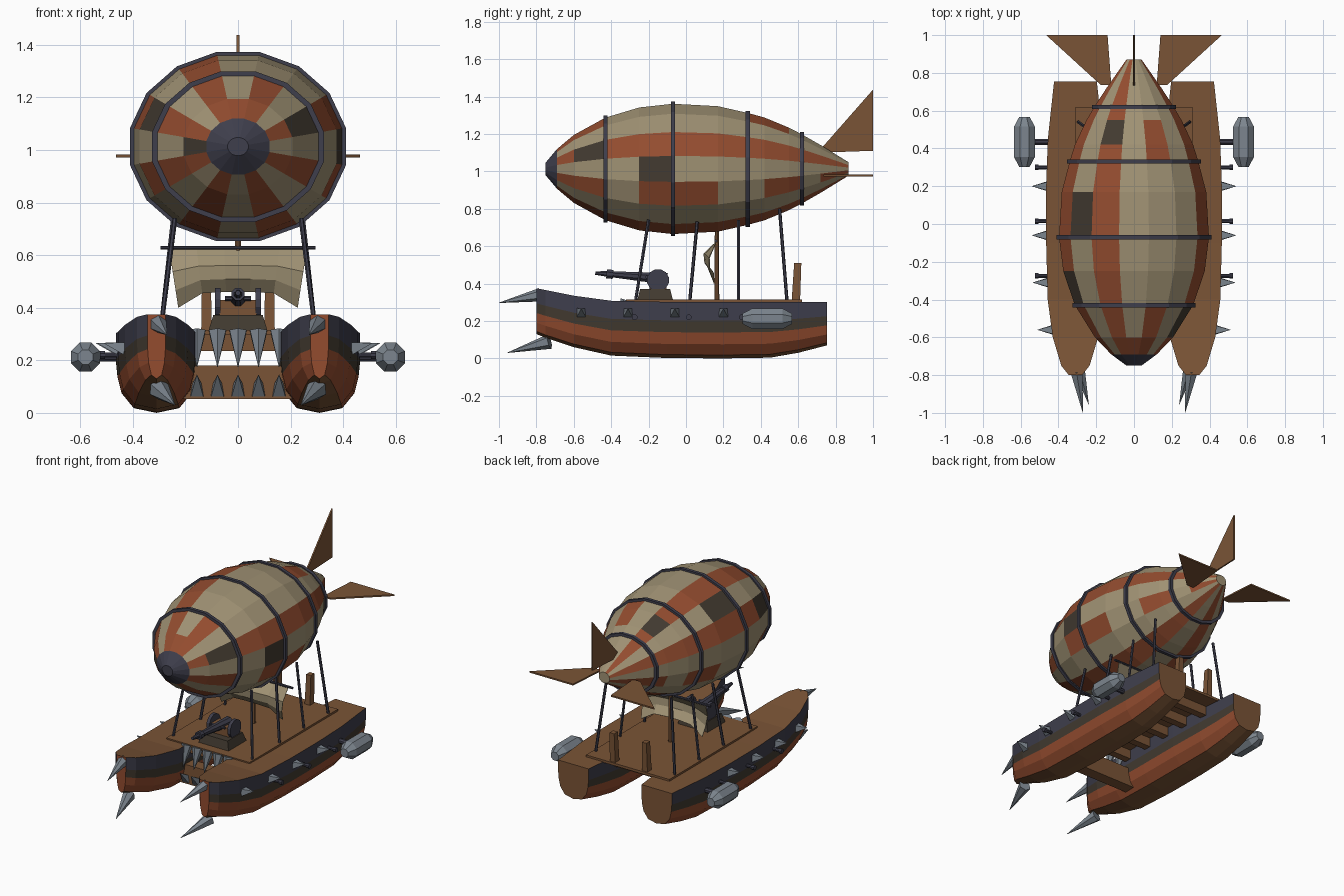
import bpy, bmesh, math
from mathutils import Vector

if "Cube" in bpy.data.objects:
    bpy.data.objects.remove(bpy.data.objects["Cube"])


def material(name, rgb):
    m = bpy.data.materials.new(name)
    lin = [((c / 255 + 0.055) / 1.055) ** 2.4 for c in rgb]
    m.diffuse_color = (*lin, 1)
    m.use_nodes = True
    m.node_tree.nodes["Principled BSDF"].inputs["Base Color"].default_value = m.diffuse_color
    return m


MATS = [material("canvas_tan", (160, 146, 116)), material("rust_red", (147, 76, 47)),
        material("dark_brown", (66, 58, 48)), material("navy_iron", (62, 62, 76)),
        material("wood", (122, 84, 54)), material("steel", (124, 133, 142))]
TAN, RED, DARK, NAVY, WOOD, STEEL = range(6)


def make(name, verts, faces, mat, fix=True):
    """Mesh object; mat is one index or a list with an index per face."""
    me = bpy.data.meshes.new(name)
    me.from_pydata([tuple(v) for v in verts], [], faces)
    for m in MATS:
        me.materials.append(m)
    for i, p in enumerate(me.polygons):
        p.material_index = mat if isinstance(mat, int) else mat[i]
    if fix:
        bm = bmesh.new()
        bm.from_mesh(me)
        bmesh.ops.recalc_face_normals(bm, faces=bm.faces)
        bm.to_mesh(me)
        bm.free()
    ob = bpy.data.objects.new(name, me)
    bpy.context.collection.objects.link(ob)
    return ob


def loft(name, rings, mat, cap=None, closed=False):
    """Skin equal-length rings; mat is an index or a rule(row, segment)."""
    n, rows = len(rings[0]), len(rings)
    verts = [v for r in rings for v in r]
    faces, mats = [], []
    for i in range(rows if closed else rows - 1):
        j = (i + 1) % rows
        for k in range(n):
            l = (k + 1) % n
            faces.append((i * n + k, i * n + l, j * n + l, j * n + k))
            mats.append(mat if isinstance(mat, int) else mat(i, k))
    if not closed:
        caps = cap if cap is not None else (mat, mat)
        faces += [tuple(range(n)), tuple(range((rows - 1) * n, rows * n))]
        mats += list(caps)
    return make(name, verts, faces, mats)


def rod(name, a, b, r1, r2, mat, sides=8):
    """Straight tapered rod from a to b."""
    a, b = Vector(a), Vector(b)
    q = (b - a).to_track_quat('Z', 'Y')
    rings = []
    for c, r in ((a, r1), (b, r2)):
        rings.append([c + q @ Vector((r * math.cos(t), r * math.sin(t), 0))
                      for t in [math.tau * (k + 0.5) / sides for k in range(sides)]])
    return loft(name, rings, mat)


def spike(name, base, tip, r, mat=STEEL, sides=6):
    return rod(name, base, tip, r, 0.001, mat, sides)


def box(name, lo, hi, mat, taper=1.0, shift=0.0):
    """Box whose top is scaled by taper and moved by shift along y."""
    c = [(lo[i] + hi[i]) / 2 for i in range(2)]
    h = [(hi[i] - lo[i]) / 2 for i in range(2)]
    rings = [[(c[0] + sx * h[0] * t, c[1] + sy * h[1] * t + s, z)
              for sx, sy in ((-1, -1), (1, -1), (1, 1), (-1, 1))]
             for z, t, s in ((lo[2], 1, 0), (hi[2], taper, shift))]
    return loft(name, rings, mat)


def plate(name, pts, offset, mat):
    """Flat polygon thickened symmetrically by offset."""
    o = Vector(offset)
    return loft(name, [[Vector(p) - o for p in pts], [Vector(p) + o for p in pts]], mat)


# Gas envelope: 16 sided, facet 0 on top, facet 4 on the right
CZ, RATIO, SEG = 1.013, 1.14, 16
PROFILE = [(-.75, .035), (-.69, .108), (-.6, .185), (-.43, .28), (-.25, .335), (-.07, .355),
           (.17, .342), (.33, .305), (.42, .28), (.55, .225), (.62, .188), (.72, .13), (.87, .036)]


def oval(y, r):
    return [(RATIO * r * math.sin(t), y, CZ + r * math.cos(t))
            for t in [math.tau * (k - 0.5) / SEG for k in range(SEG)]]


# Patches as facet: [(first row, last row, colour)]
PATCHES = {1: [(3, 5, TAN), (5, 6, TAN), (9, 11, TAN)],
           3: [(2, 2, DARK)],
           4: [(4, 4, DARK)],
           5: [(3, 3, TAN), (6, 7, TAN), (10, 10, TAN)],
           0: [(1, 1, RED)],
           15: [(8, 8, DARK)],
           14: [(5, 5, DARK)],
           13: [(3, 3, DARK)],
           12: [(1, 1, DARK)],
           11: [(4, 5, TAN), (8, 8, TAN)]}


def envelope_colour(row, seg):
    if row == 0:
        return NAVY
    for a, b, col in PATCHES.get(seg, []):
        if a <= row <= b:
            return col
    return RED if seg % 2 else TAN


loft("gas_envelope", [oval(*p) for p in PROFILE], envelope_colour, (NAVY, TAN))

# Iron hoops
for y, r in ((-.43, .28), (-.07, .355), (.33, .305), (.62, .188)):
    loft("envelope_hoop", [oval(y - .011, r - .012), oval(y - .011, r + .012),
                           oval(y + .011, r + .012), oval(y + .011, r - .012)], NAVY, closed=True)

# Tail fins
plate("tail_fin_upright", [(0, .72, 1.10), (0, 1, 1.11), (0, 1, 1.437), (0, .73, 1.13)], (.005, 0, 0), WOOD)

# Hull sections: y, half width, bottom, top
STATIONS = [(-.8, .035, .13, .375), (-.75, .075, .11, .365), (-.6, .12, .06, .335),
            (-.4, .147, .015, .308), (-.1, .155, .002, .302), (.2, .155, 0, .302),
            (.45, .146, .004, .302), (.6, .13, .03, .302), (.755, .113, .07, .302)]
HALF = [(1, 1), (1, .67), (.96, .46), (.86, .25), (.56, .06)]
SECTION = HALF + [(0, 0)] + [(-x, z) for x, z in reversed(HALF)]
HULL_COLOURS = [NAVY, DARK, RED, RED, WOOD, WOOD, RED, RED, DARK, NAVY, WOOD]

for s in (-1, 1):
    plate("tail_fin_side", [(s * .14, 1, .977), (s * .465, 1, .977), (s * .175, .735, .977),
                            (s * .12, .735, .977)], (0, 0, .005), WOOD)
    loft("hull", [[(s * .31 + w * fx, y, zb + (zt - zb) * fz) for fx, fz in SECTION]
                  for y, w, zb, zt in STATIONS], lambda i, k: HULL_COLOURS[k], (RED, WOOD))
    # Ram spikes on the bow
    spike("bow_spike_upper", (s * .305, -.78, .34), (s * .27, -1, .297), .036)
    spike("bow_spike_lower", (s * .30, -.73, .09), (s * .24, -.955, .03), .04)
    # Spikes and small guns along the outer side
    for y, x in ((.2, .46), (-.06, .46), (-.31, .455), (-.56, .43)):
        spike("hull_side_spike", (s * x, y, .245), (s * (x + .08), y, .265), .034, STEEL, 4)
    for y in (.3, .015, -.275):
        rod("side_gun_barrel", (s * .44, y, .22), (s * .51, y, .22), .011, .011, NAVY)
        rod("side_gun_muzzle", (s * .505, y, .22), (s * .525, y, .22), .016, .016, NAVY)
    # Engine pod with arm
    rod("pod_arm", (s * .43, .435, .212), (s * .535, .435, .212), .017, .017, NAVY)
    loft("engine_pod", [[(s * .58 + r * math.cos(t), y, .212 + r * math.sin(t))
                         for t in [math.tau * (k + .5) / 8 for k in range(8)]]
                        for y, r in ((.303, .03), (.355, .06), (.515, .06), (.567, .03))], STEEL)
    # Envelope struts
    for y0, y1, top in ((-.27, -.2, .74), (.02, .06, .73), (.28, .28, .74), (.54, .5, .80)):
        rod("envelope_strut", (s * .295, y0, .305), (s * .24, y1, top), .009, .009, NAVY, 6)
    # Stern posts
    box("stern_post", (s * .12 - .02, .565, .31), (s * .12 + .02, .61, .51), WOOD, .85, .01)

# Deck platform and cross beams
box("deck_platform", (-.31, -.32, .298), (.31, .62, .315), WOOD)
for y in (-.25, -.05, .13, .31, .49):
    box("cross_beam", (-.2, y - .025, .235), (.2, y + .025, .30), WOOD)
box("front_lower_beam", (-.22, -.33, .052), (.22, -.25, .18), WOOD)

# Teeth between the hulls
for i in range(-2, 3):
    spike("upper_tooth", (i * .078, -.315, .31), (i * .078, -.36, .175), .037, STEEL)
    spike("lower_tooth", (i * .078, -.32, .08), (i * .078, -.39, .145), .034, STEEL, 4)

# Mast, yard and sail
rod("mast", (0, .165, .31), (0, .165, .70), .014, .012, WOOD)
rod("yard", (-.295, .16, .628), (.295, .16, .628), .008, .008, NAVY)
COLS = [-1, -.6, -.2, .2, .6, 1]
HEM = [.40, .455, .46, .46, .455, .40]
sail_verts = []
for row, (f, bulge) in enumerate(((0, 0), (.38, .06), (.7, .055), (1, .015))):
    for c, hem in zip(COLS, HEM):
        sail_verts.append((c * (.262 - .035 * f), .158 - bulge * (1.1 - .5 * c * c),
                           .622 + (hem - .622) * f))
sail_faces = [(r * 6 + c, r * 6 + c + 1, r * 6 + c + 7, r * 6 + c + 6)
              for r in range(3) for c in range(5)]
sail = make("sail", sail_verts, sail_faces, TAN)
sail.modifiers.new("thickness", 'SOLIDIFY').thickness = .005

# Deck gun
box("gun_plinth", (-.112, -.26, .313), (.112, -.07, .372), DARK, .84)
box("gun_carriage", (-.07, -.195, .37), (.07, -.105, .43), WOOD)
for s in (-1, 1):
    rod("gun_cheek", (s * .066, -.15, .418), (s * .088, -.15, .418), .06, .06, NAVY, 12)
rod("gun_barrel", (0, -.1, .425), (0, -.40, .45), .034, .017, NAVY)
rod("gun_muzzle", (0, -.39, .449), (0, -.425, .452), .026, .026, NAVY)
rod("gun_tip", (0, -.425, .452), (0, -.485, .456), .016, .01, NAVY)
rod("gun_crossbar", (-.05, -.21, .435), (.05, -.21, .435), .009, .009, NAVY, 6)
